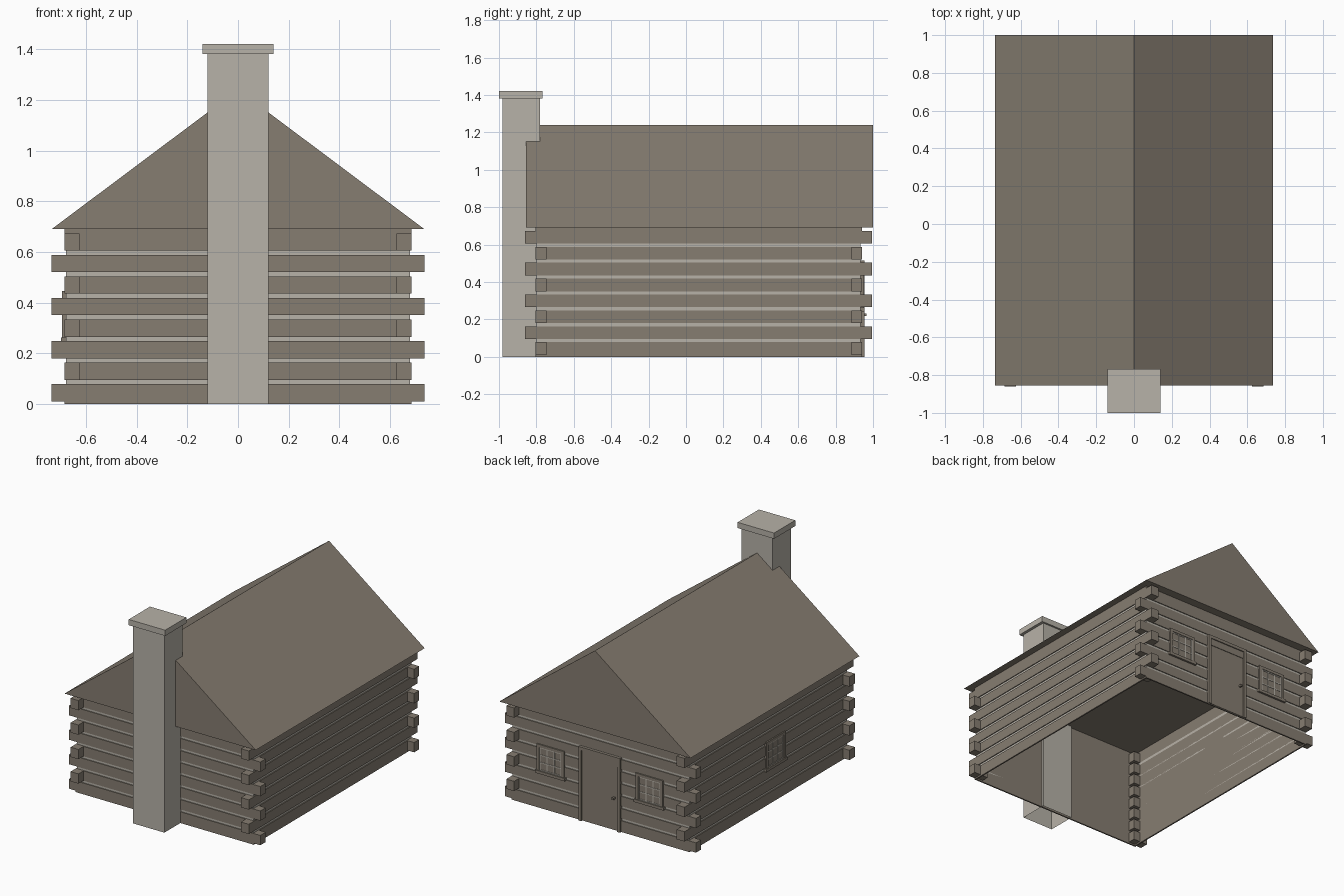
import bpy, bmesh, math
from mathutils import Vector

cube = bpy.data.objects.get("Cube")
if cube:
    bpy.data.objects.remove(cube)


def material(name, rgb):
    m = bpy.data.materials.new(name)
    m.use_nodes = True
    m.diffuse_color = (*rgb, 1)
    bsdf = m.node_tree.nodes["Principled BSDF"]
    bsdf.inputs["Base Color"].default_value = (*rgb, 1)
    bsdf.inputs["Roughness"].default_value = 0.9
    return m


WOOD = material("brown wood", (0.238, 0.205, 0.165))
STONE = material("pale stone", (0.474, 0.445, 0.392))


def add_box(bm, x, y, z, mat=0, open_bottom=False):
    """Box from (low, high) ranges on each axis."""
    corners = [bm.verts.new((a, b, c)) for c in z for b in y for a in x]
    faces = [(4, 5, 7, 6), (0, 1, 5, 4), (2, 6, 7, 3), (0, 4, 6, 2), (1, 3, 7, 5)]
    if not open_bottom:
        faces.append((0, 2, 3, 1))
    for f in faces:
        bm.faces.new([corners[i] for i in f]).material_index = mat


def finish(bm, name, mats, location=(0, 0, 0), turn=0):
    mesh = bpy.data.meshes.new(name)
    bm.to_mesh(mesh)
    bm.free()
    for m in mats:
        mesh.materials.append(m)
    ob = bpy.data.objects.new(name, mesh)
    ob.location = location
    ob.rotation_euler.z = turn
    bpy.context.collection.objects.link(ob)
    return ob


# Main dimensions
SIDE, FRONT, BACK = 0.685, -0.805, 0.94   # outer log faces
EAVE, RIDGE = 0.69, 1.24
PROUD = 0.01                              # log relief over the wall
ROWS, PITCH, LOG = 8, 0.085, 0.068


def band(bm, z, inset, depth):
    """Four thin slabs around the house, their outer faces inset from the logs."""
    s, f, b = SIDE - inset, FRONT + inset, BACK - inset
    add_box(bm, (-s, s), (f, f + depth), z)
    add_box(bm, (-s, s), (b - depth, b), z)
    add_box(bm, (-s, -s + depth), (f + depth, b - depth), z)
    add_box(bm, (s - depth, s), (f + depth, b - depth), z)


# Inner wall shell, open underneath
bm = bmesh.new()
inner = SIDE - PROUD
add_box(bm, (-inner, inner), (FRONT + PROUD, BACK - PROUD), (0, EAVE - 0.002),
        open_bottom=True)
finish(bm, "wall_shell", [WOOD])

# Log courses, chinking between them and notched corner ends
logs, chinks, ends = bmesh.new(), bmesh.new(), bmesh.new()
for i in range(ROWS):
    low = 0.01 + i * PITCH
    high = low + LOG
    last = i == ROWS - 1
    band(logs, (0 if i == 0 else low, EAVE if last else high), 0, PROUD)
    if not last:
        band(chinks, (high, low + PITCH), PROUD - 0.004, 0.004)
    for sx in (-1, 1):
        for front in (True, False):
            reach_x, reach_y = (0.735, 0) if i % 2 == 0 else (SIDE, 0.055)
            x = sorted((sx * 0.625, sx * reach_x))
            y = ((FRONT - reach_y, FRONT + 0.06) if front
                 else (BACK - 0.055, BACK + reach_y))
            add_box(ends, x, y, (low, high))
finish(logs, "wall_logs", [WOOD])
finish(chinks, "chinking", [STONE])
finish(ends, "log_ends", [WOOD])

# Gabled roof prism
bm = bmesh.new()
profile = [(-0.735, EAVE), (0.735, EAVE), (0, RIDGE)]
gable = bm.faces.new([bm.verts.new((x, -0.855, z)) for x, z in profile])
ext = bmesh.ops.extrude_face_region(bm, geom=[gable], use_keep_orig=True)
moved = [v for v in ext["geom"] if isinstance(v, bmesh.types.BMVert)]
bmesh.ops.translate(bm, verts=moved, vec=Vector((0, 1.855, 0)))
bmesh.ops.recalc_face_normals(bm, faces=bm.faces)
finish(bm, "roof", [WOOD])

# Chimney and its cap
bm = bmesh.new()
add_box(bm, (-0.12, 0.12), (-0.98, -0.78), (0, 1.38), open_bottom=True)
finish(bm, "chimney", [STONE])
bm = bmesh.new()
add_box(bm, (-0.14, 0.14), (-1.0, -0.767), (1.38, 1.42))
finish(bm, "chimney_cap", [STONE])


def window(name, location, turn):
    """Framed window facing +y, with a light glazing grid."""
    bm = bmesh.new()
    w, low, high, t = 0.105, 0.255, 0.445, 0.02
    for s in (-1, 1):
        add_box(bm, sorted((s * w, s * (w - t))), (-PROUD, 0.009), (low, high))
    add_box(bm, (t - w, w - t), (-PROUD, 0.009), (high - t, high))
    add_box(bm, (-w - 0.01, w + 0.01), (-PROUD, 0.014), (low - 0.012, low + 0.008))
    add_box(bm, (-w, w), (-PROUD, 0.002), (low, high - 0.002))
    half, bottom, top, bar = w - t, low + 0.008, high - t, 0.0035
    for k in range(4):
        x = -half + bar + k * (half - bar) * 2 / 3
        add_box(bm, (x - bar, x + bar), (0, 0.005), (bottom, top), 1)
        z = bottom + bar + k * (top - bottom - 2 * bar) / 3
        add_box(bm, (-half, half), (0, 0.0045), (z - bar, z + bar), 1)
    finish(bm, name, [WOOD, STONE], location, turn)


window("back_window_left", (0.38, BACK, 0), 0)
window("back_window_right", (-0.38, BACK, 0), 0)
window("side_window", (-SIDE, 0, 0), math.pi / 2)

# Back door: posts, lintel, leaf, batten line and knob
bm = bmesh.new()
for s in (-1, 1):
    add_box(bm, sorted((s * 0.16, s * 0.138)), (-PROUD, 0.014), (0, 0.515))
add_box(bm, (-0.138, 0.138), (-PROUD, 0.014), (0.493, 0.515))
add_box(bm, (-0.138, 0.138), (-PROUD, 0.003), (0.005, 0.493))
add_box(bm, (-0.138, 0.138), (0, 0.007), (0.445, 0.493))
finish(bm, "door", [WOOD], (0, BACK, 0))
bm = bmesh.new()
add_box(bm, (-0.117, -0.103), (0, 0.024), (0.218, 0.232))
finish(bm, "door_knob", [WOOD], (0, BACK, 0))
